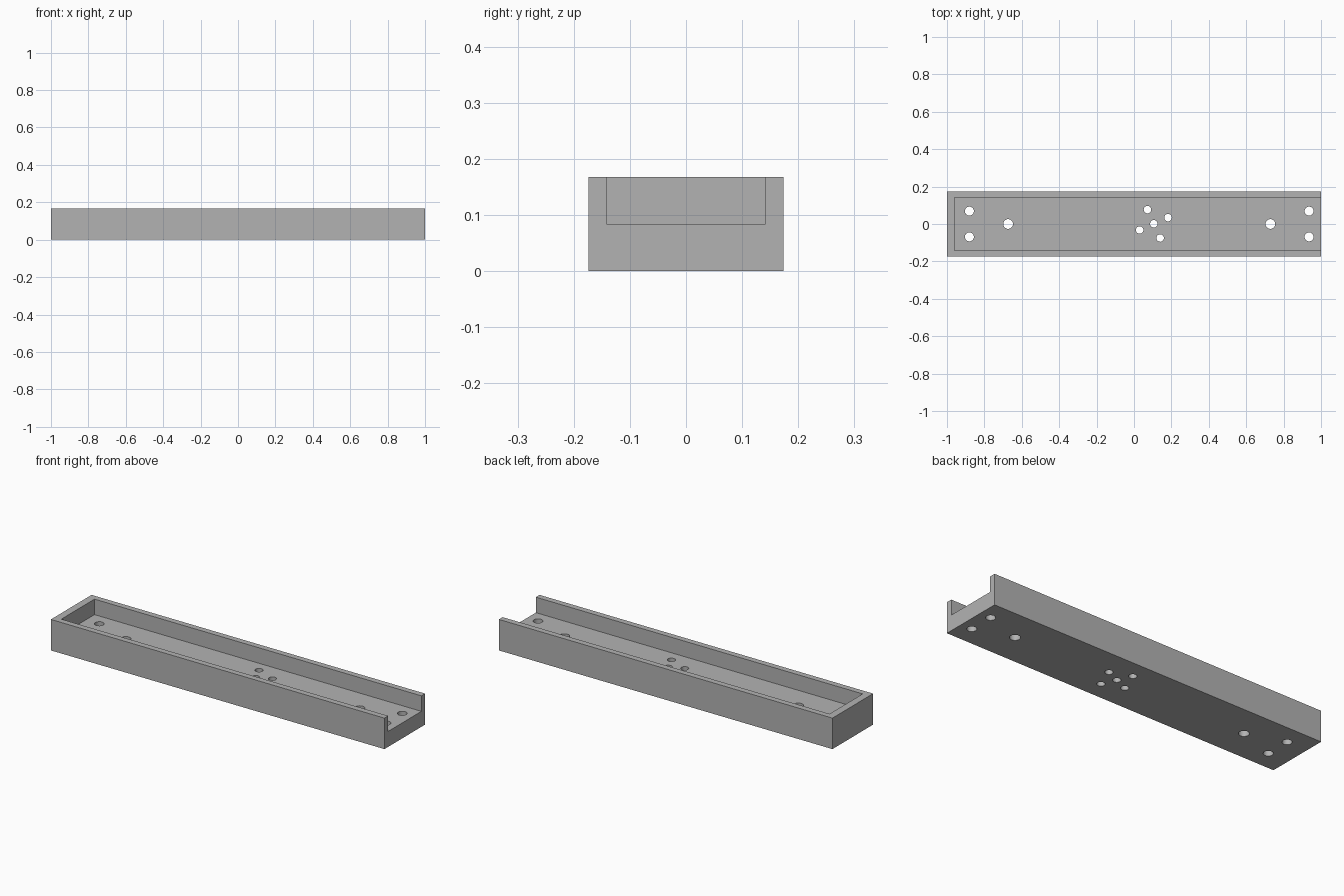
import bpy
import bmesh
from mathutils import Matrix, Vector

cube = bpy.data.objects.get("Cube")
if cube:
    bpy.data.objects.remove(cube, do_unlink=True)

LENGTH, WIDTH, HEIGHT = 2.0, 0.348, 0.168
FLOOR, SIDE_WALL, END_WALL = 0.084, 0.032, 0.04

grey = bpy.data.materials.new("plain grey")
grey.use_nodes = True
colour = (0.45, 0.45, 0.45, 1)
grey.diffuse_color = colour
grey.node_tree.nodes["Principled BSDF"].inputs["Base Color"].default_value = colour


def add_box(bm, low, high):
    low, high = Vector(low), Vector(high)
    place = Matrix.Translation((low + high) / 2) @ Matrix.Diagonal((*(high - low), 1))
    bmesh.ops.create_cube(bm, size=1, matrix=place)


def add_drill(bm, x, y, radius):
    bmesh.ops.create_cone(bm, cap_ends=True, segments=32, radius1=radius, radius2=radius,
                          depth=FLOOR * 2, matrix=Matrix.Translation((x, y, FLOOR / 2)))


def make_object(name, bm):
    mesh = bpy.data.meshes.new(name)
    bm.to_mesh(mesh)
    bm.free()
    mesh.materials.append(grey)
    obj = bpy.data.objects.new(name, mesh)
    bpy.context.collection.objects.link(obj)
    return obj


def cut(target, cutter):
    cutter.hide_render = True
    mod = target.modifiers.new("cut", 'BOOLEAN')
    mod.operation = 'DIFFERENCE'
    mod.solver = 'EXACT'
    mod.object = cutter
    bpy.context.view_layer.objects.active = target
    bpy.ops.object.modifier_apply(modifier=mod.name)
    bpy.data.objects.remove(cutter, do_unlink=True)


# Solid block
bm = bmesh.new()
add_box(bm, (-LENGTH / 2, -WIDTH / 2, 0), (LENGTH / 2, WIDTH / 2, HEIGHT))
channel = make_object("channel_tray", bm)

# Long pocket, open at the top and at the +x end
bm = bmesh.new()
inner = WIDTH / 2 - SIDE_WALL
add_box(bm, (-LENGTH / 2 + END_WALL, -inner, FLOOR), (LENGTH / 2 + 0.1, inner, HEIGHT + 0.1))
cut(channel, make_object("pocket_cutter", bm))

# Holes through the floor
bm = bmesh.new()
for x in (-0.88, 0.936):                       # corner pairs
    for y in (-0.069, 0.069):
        add_drill(bm, x, y, 0.024)
for x in (-0.673, 0.729):                      # centre line holes
    add_drill(bm, x, 0, 0.026)
hub = Vector((0.106, 0.001))                   # tilted cross of five holes
add_drill(bm, *hub, 0.02)
for arm in (Vector((0.076, 0.033)), Vector((-0.034, 0.076))):
    for sign in (-1, 1):
        add_drill(bm, *(hub + arm * sign), 0.02)
cut(channel, make_object("hole_cutter", bm))

# Smooth hole walls, crisp edges elsewhere
bpy.ops.object.select_all(action='DESELECT')
channel.select_set(True)
bpy.context.view_layer.objects.active = channel
bpy.ops.object.shade_smooth_by_angle()
